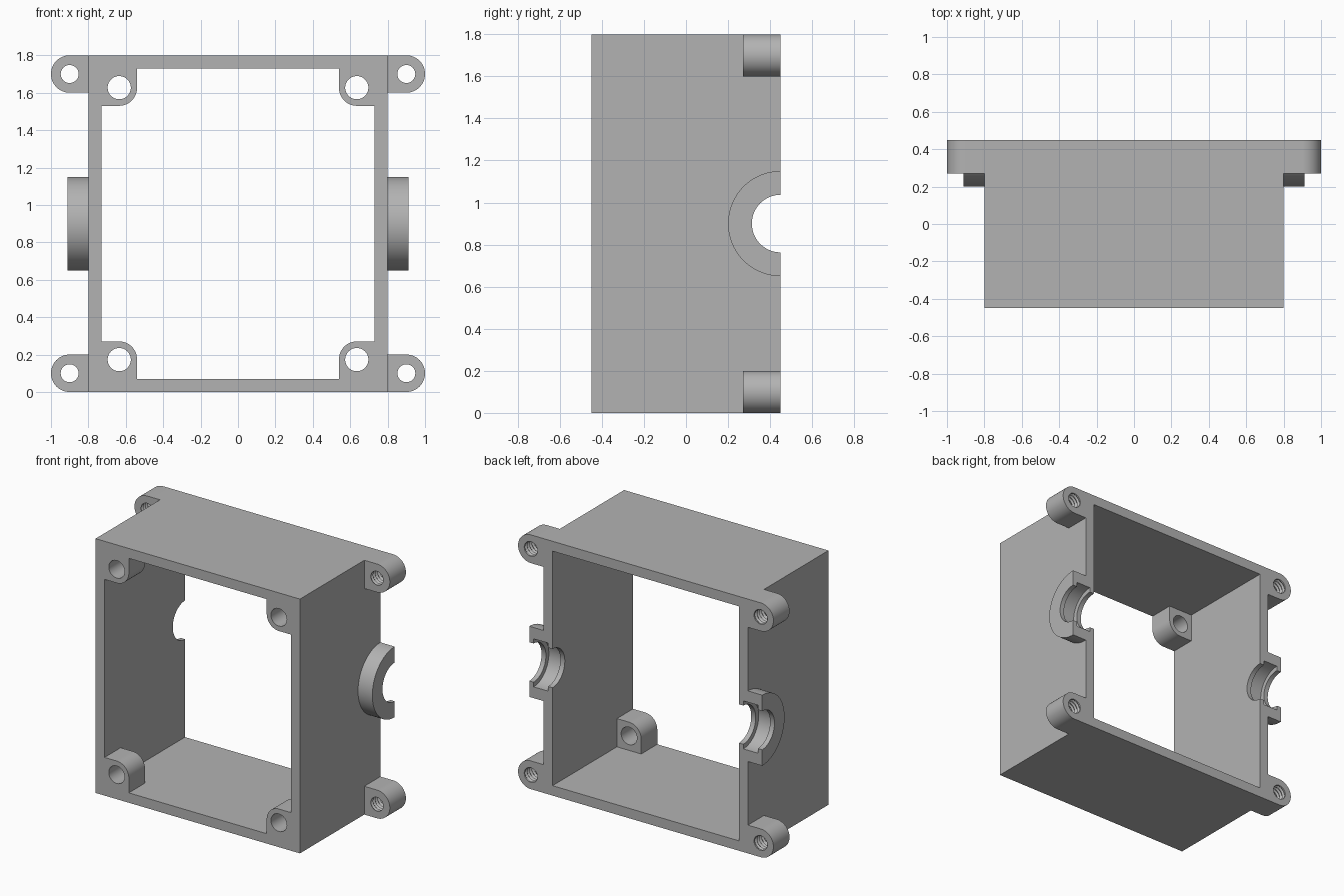
import bpy, bmesh, math
from mathutils import Vector

if "Cube" in bpy.data.objects:
    bpy.data.objects.remove(bpy.data.objects["Cube"])

grey = bpy.data.materials.new("plain grey")
grey.diffuse_color = (0.45, 0.45, 0.45, 1)
grey.use_nodes = True
grey.node_tree.nodes["Principled BSDF"].inputs["Base Color"].default_value = grey.diffuse_color

W, H, D = 0.80, 1.80, 0.45       # half width, height, half depth
MID = H / 2
WALL = 0.07


def finish(name, bm):
    bmesh.ops.recalc_face_normals(bm, faces=bm.faces)
    me = bpy.data.meshes.new(name)
    bm.to_mesh(me)
    bm.free()
    me.materials.append(grey)
    ob = bpy.data.objects.new(name, me)
    bpy.context.collection.objects.link(ob)
    return ob


def prism(name, pts, place, a, b):
    """Extrude a 2D outline from a to b; place(u, v, t) gives the 3D point."""
    bm = bmesh.new()
    lo = [bm.verts.new(place(u, v, a)) for u, v in pts]
    hi = [bm.verts.new(place(u, v, b)) for u, v in pts]
    bm.faces.new(lo)
    bm.faces.new(hi)
    n = len(pts)
    for i in range(n):
        j = (i + 1) % n
        bm.faces.new((lo[i], lo[j], hi[j], hi[i]))
    return finish(name, bm)


def lathe(name, profile, place, n=48):
    """Turn (radius, position) pairs around an axis, with capped ends."""
    bm = bmesh.new()
    rings = []
    for r, t in profile:
        rings.append([bm.verts.new(place(r * math.cos(k * math.tau / n),
                                         r * math.sin(k * math.tau / n), t))
                      for k in range(n)])
    for p, q in zip(rings, rings[1:]):
        for k in range(n):
            m = (k + 1) % n
            bm.faces.new((p[k], p[m], q[m], q[k]))
    bm.faces.new(rings[0])
    bm.faces.new(rings[-1])
    return finish(name, bm)


def boolean(ob, tool, op):
    mod = ob.modifiers.new(op, 'BOOLEAN')
    mod.operation, mod.solver, mod.object = op, 'EXACT', tool
    bpy.context.view_layer.objects.active = ob
    bpy.ops.object.modifier_apply(modifier=mod.name)


def drop(tool):
    bpy.data.objects.remove(tool, do_unlink=True)


def smooth(ob):
    bpy.ops.object.select_all(action='DESELECT')
    ob.select_set(True)
    bpy.context.view_layer.objects.active = ob
    bpy.ops.object.shade_smooth_by_angle(angle=math.radians(25))


def arc(cx, cy, r, a, b, n=24):
    return [(cx + r * math.cos(math.radians(a + (b - a) * i / n)),
             cy + r * math.sin(math.radians(a + (b - a) * i / n))) for i in range(n + 1)]


def rect(x, z0, z1):
    return [(-x, z0), (x, z0), (x, z1), (-x, z1)]


def along_y(u, v, t):
    return Vector((u, t, v))


# Open rectangular frame
frame = prism("box_frame", rect(W, 0, H), along_y, -D, D)
cavity = prism("cavity", rect(W - WALL, WALL, H - WALL), along_y, -D - 0.1, D + 0.1)
boolean(frame, cavity, 'DIFFERENCE')
drop(cavity)

# Corner positions, mirrored in width and height
corners = [(sx, sz) for sx in (-1, 1) for sz in (-1, 1)]


def corner_place(sx, sz):
    # u runs outward from the middle, v runs inward from the top or bottom
    return lambda u, v, t: Vector((sx * u, t, MID + sz * (MID - v)))


# Screw bosses inside the front corners
for sx, sz in corners:
    put = corner_place(sx, sz)
    outline = [(0.77, 0.03), (0.77, 0.27)] + arc(0.635, 0.175, 0.095, 90, 180, 16) + [(0.54, 0.03)]
    boss = prism("boss", outline, put, -D, -D + 0.18)
    boolean(frame, boss, 'UNION')
    drop(boss)
for sx, sz in corners:
    put = corner_place(sx, sz)
    drill = lathe("drill", [(0.062, -D - 0.1), (0.062, 0)],
                  lambda u, v, t: put(0.635 + u, 0.173 + v, t))
    boolean(frame, drill, 'DIFFERENCE')
    drop(drill)

# Mounting ears with threaded holes at the back corners
for sx, sz in corners:
    put = corner_place(sx, sz)
    name = ("left" if sx < 0 else "right") + ("_lower" if sz < 0 else "_upper") + "_ear"
    ear = prism(name, [(W, 0)] + arc(0.90, 0.10, 0.10, -90, 90, 32) + [(W, 0.20)], put, 0.27, D)
    thread = [(0.048 if i % 2 else 0.058, 0.2575 + i * 0.0125) for i in range(18)]
    tap = lathe("tap", thread, lambda u, v, t: put(0.90 + u, 0.10 + v, t), 32)
    boolean(ear, tap, 'DIFFERENCE')
    drop(tap)
    smooth(ear)

# Half-round cable collars on both sides, with a grooved bore through the wall
for sx in (-1, 1):
    def side(u, v, t, sx=sx):
        return Vector((sx * t, D + u, MID + v))
    collar = prism("left_collar" if sx < 0 else "right_collar",
                   arc(0, 0, 0.25, 90, 270, 48), side, W, 0.912)
    bore = lathe("bore", [(0.137, 0.6), (0.137, 0.765), (0.17, 0.765),
                          (0.17, 0.878), (0.137, 0.878), (0.137, 1.0)], side, 64)
    boolean(collar, bore, 'DIFFERENCE')
    boolean(frame, bore, 'DIFFERENCE')
    drop(bore)
    smooth(collar)
smooth(frame)
